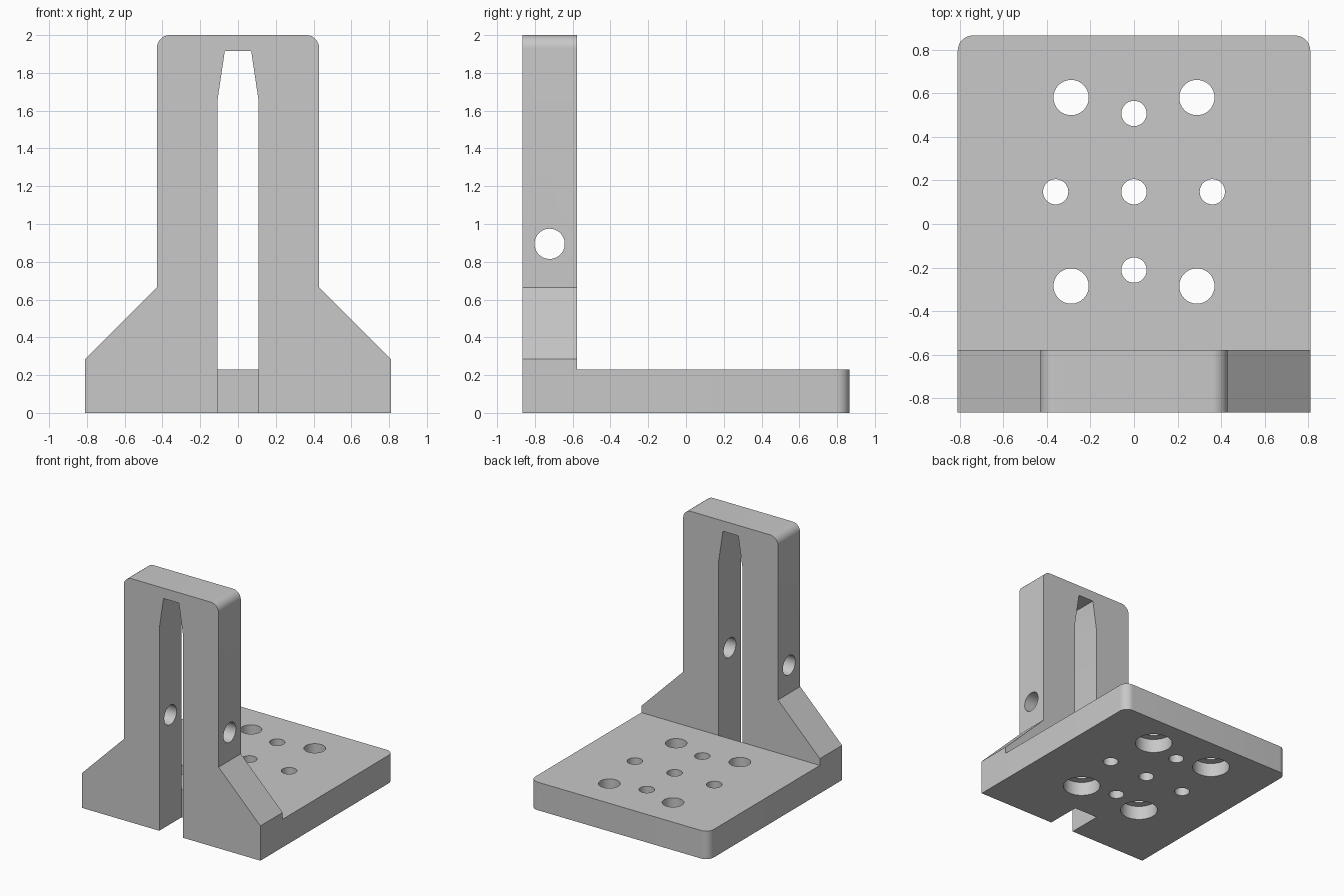
import bpy, bmesh, math
from mathutils import Matrix, Vector

cube = bpy.data.objects.get("Cube")
if cube:
    bpy.data.objects.remove(cube, do_unlink=True)

HALF_W, FRONT, WALL_BACK, BACK = 0.81, -0.866, -0.578, 0.866
PLATE_H, CORNER = 0.23, 0.07

metal = bpy.data.materials.new("light_grey_metal")
metal.use_nodes = True
grey = (0.58, 0.58, 0.58, 1)
metal.diffuse_color = grey
metal.node_tree.nodes["Principled BSDF"].inputs["Base Color"].default_value = grey


def add_object(name, bm):
    bmesh.ops.recalc_face_normals(bm, faces=bm.faces)
    mesh = bpy.data.meshes.new(name)
    bm.to_mesh(mesh)
    bm.free()
    mesh.materials.append(metal)
    obj = bpy.data.objects.new(name, mesh)
    bpy.context.collection.objects.link(obj)
    return obj


def prism(name, points, direction):
    """Extrude a closed outline along a direction."""
    bm = bmesh.new()
    face = bm.faces.new([bm.verts.new(p) for p in points])
    new = bmesh.ops.extrude_face_region(bm, geom=[face])["geom"]
    verts = [v for v in new if isinstance(v, bmesh.types.BMVert)]
    bmesh.ops.translate(bm, verts=verts, vec=Vector(direction))
    return add_object(name, bm)


def cylinder(name, centre, radius, depth, axis="Z"):
    bm = bmesh.new()
    turn = Matrix.Rotation(math.pi / 2, 4, "Y") if axis == "X" else Matrix()
    bmesh.ops.create_cone(bm, cap_ends=True, segments=64, radius1=radius,
                          radius2=radius, depth=depth,
                          matrix=Matrix.Translation(centre) @ turn)
    return add_object(name, bm)


def arc(cx, cy, steps=12):
    """Quarter round from the +x side to the top."""
    return [(cx + CORNER * math.cos(a), cy + CORNER * math.sin(a))
            for a in (math.pi / 2 * i / steps for i in range(steps + 1))]


def mirrored(half):
    return half + [(-x, y) for x, y in reversed(half)]


def combine(target, tool, operation):
    tool.hide_render = True
    mod = target.modifiers.new(operation, "BOOLEAN")
    mod.operation, mod.solver, mod.object = operation, "EXACT", tool
    bpy.context.view_layer.objects.active = target
    bpy.ops.object.modifier_apply(modifier=mod.name)
    bpy.data.objects.remove(tool, do_unlink=True)


# Upright with flared foot and rounded top
upright = mirrored([(HALF_W, 0), (HALF_W, 0.285), (0.43, 0.665)]
                   + arc(0.43 - CORNER, 2 - CORNER))
bracket = prism("angle_bracket", [(x, FRONT, z) for x, z in upright],
                (0, WALL_BACK - FRONT, 0))

# Base plate with rounded rear corners
plate = mirrored([(HALF_W, FRONT)] + arc(HALF_W - CORNER, BACK - CORNER))
combine(bracket, prism("base_plate", [(x, y, 0) for x, y in plate],
                       (0, 0, PLATE_H)), "UNION")

# Tapered slot, open at the bottom of the upright
slot = mirrored([(0.108, -0.1), (0.108, 1.66), (0.07, 1.915)])
combine(bracket, prism("slot_cutter", [(x, FRONT - 0.1, z) for x, z in slot],
                       (0, WALL_BACK - FRONT + 0.1, 0)), "DIFFERENCE")

# Cross hole through both legs
combine(bracket, cylinder("cross_hole_cutter", (0, -0.722, 0.895), 0.08, 2, "X"),
        "DIFFERENCE")

# Small holes in a cross, then bolt holes counterbored from below
MID = 0.148
for dx, dy in [(0, 0), (0.36, 0), (-0.36, 0), (0, 0.36), (0, -0.36)]:
    combine(bracket, cylinder("small_hole_cutter", (dx, MID + dy, 0.1), 0.058, 0.6),
            "DIFFERENCE")
for sx in (-1, 1):
    for sy in (-1, 1):
        x, y = sx * 0.289, MID + sy * 0.433
        combine(bracket, cylinder("bolt_hole_cutter", (x, y, 0.1), 0.081, 0.6),
                "DIFFERENCE")
        combine(bracket, cylinder("counterbore_cutter", (x, y, 0), 0.142, PLATE_H),
                "DIFFERENCE")

# Smooth rounds, crisp edges
bpy.ops.object.select_all(action="DESELECT")
bracket.select_set(True)
bpy.context.view_layer.objects.active = bracket
bpy.ops.object.shade_smooth_by_angle(angle=math.radians(30))
